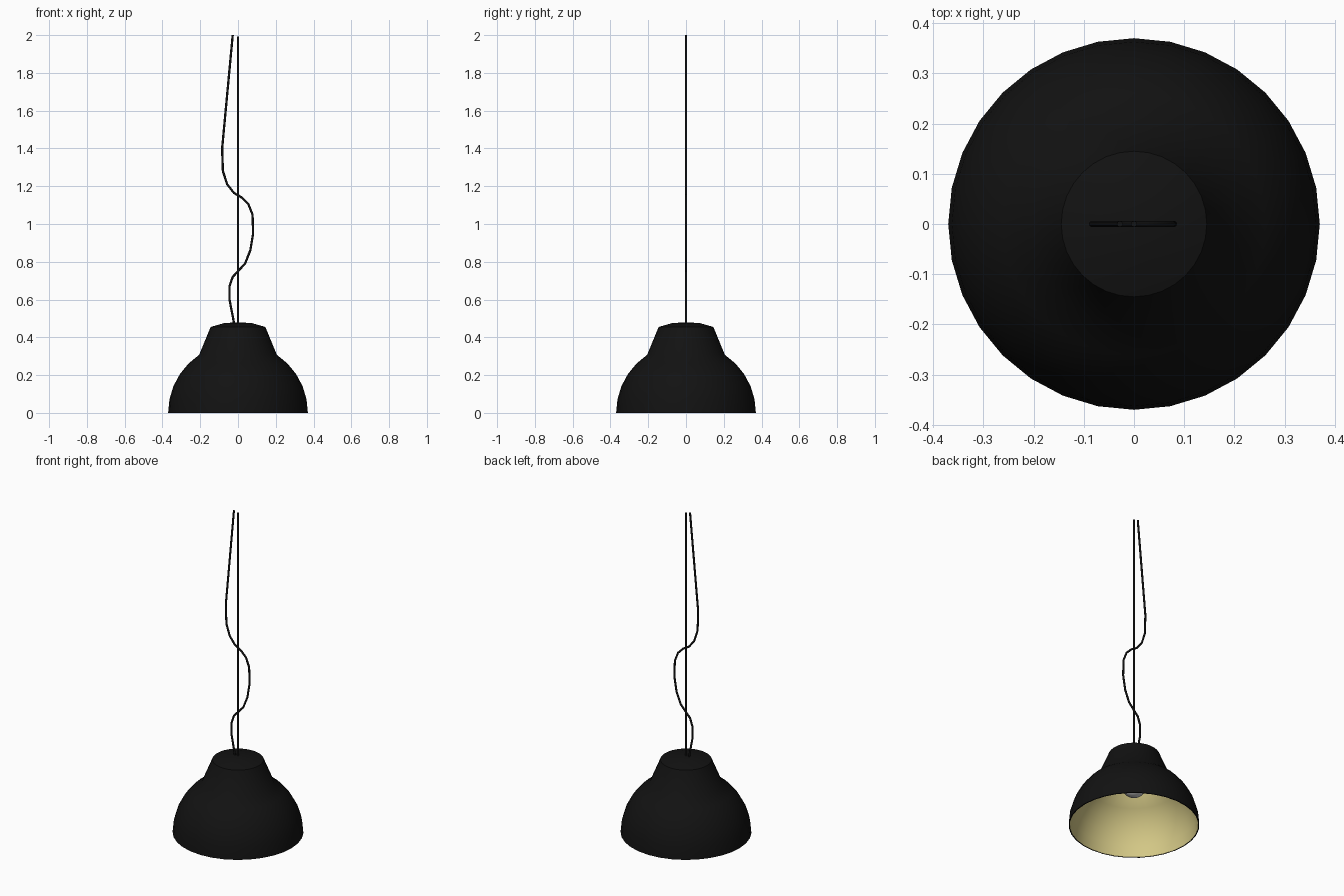
import bpy, bmesh, math

if "Cube" in bpy.data.objects:
    bpy.data.objects.remove(bpy.data.objects["Cube"])


def material(name, color):
    m = bpy.data.materials.new(name)
    m.diffuse_color = (*color, 1)
    m.use_nodes = True
    m.node_tree.nodes["Principled BSDF"].inputs["Base Color"].default_value = m.diffuse_color
    return m


black = material("black_enamel", (0.006, 0.006, 0.006))
cream = material("warm_inner", (0.66, 0.58, 0.24))


def lathe(name, profile, mat=None, sides=32, inward=False):
    """Revolve (radius, height) points about z; radius 0 makes a pole."""
    bm = bmesh.new()
    rings = []
    for r, z in profile:
        n = sides if r > 0 else 1
        rings.append([bm.verts.new((r * math.cos(2 * math.pi * i / sides),
                                    r * math.sin(2 * math.pi * i / sides), z))
                      for i in range(n)])
    for a, b in zip(rings, rings[1:]):
        for i in range(sides):
            j = (i + 1) % sides
            if len(b) == 1:
                face = [a[i], a[j], b[0]]
            elif len(a) == 1:
                face = [a[0], b[j], b[i]]
            else:
                face = [a[i], a[j], b[j], b[i]]
            bm.faces.new(face[::-1] if inward else face)
    mesh = bpy.data.meshes.new(name)
    bm.to_mesh(mesh)
    bm.free()
    ob = bpy.data.objects.new(name, mesh)
    bpy.context.collection.objects.link(ob)
    if mat:
        mesh.materials.append(mat)
    bpy.ops.object.select_all(action='DESELECT')
    ob.select_set(True)
    bpy.context.view_layer.objects.active = ob
    bpy.ops.object.shade_smooth_by_angle(angle=math.radians(32))
    return ob


def dome(radius, steps=6):
    """Lower part of a hemisphere, in 11.25 degree steps."""
    return [(radius * math.cos(math.radians(11.25 * k)),
             radius * math.sin(math.radians(11.25 * k))) for k in range(steps)]


def cord(name, points, radius=0.006):
    """Round cable through (x, z) points."""
    curve = bpy.data.curves.new(name, 'CURVE')
    curve.dimensions = '3D'
    curve.bevel_depth = radius
    curve.bevel_resolution = 2
    curve.use_fill_caps = True
    spline = curve.splines.new('POLY')
    spline.points.add(len(points) - 1)
    for p, (x, z) in zip(spline.points, points):
        p.co = (x, 0, z, 1)
    curve.materials.append(black)
    ob = bpy.data.objects.new(name, curve)
    bpy.context.collection.objects.link(ob)


# Outer shade: thin rim, dome, flared neck and shallow cap
T = 0.006
lathe("shade_outer", [(0.37 - T, 0)] + dome(0.37)
      + [(0.145, 0.455), (0.075, 0.475), (0, 0.48)], black)

# Coloured lining inside the shade
lathe("shade_lining", dome(0.37 - T)
      + [(0.14, 0.449), (0.074, 0.469), (0, 0.474)], cream, inward=True)

# Bulb with a tapered neck, and its socket
R, ZC = 0.07, 0.257
bulb = [(0, ZC - R)] + [(R * math.cos(math.radians(a)), ZC + R * math.sin(math.radians(a)))
                        for a in range(-75, 46, 15)]
lathe("bulb", bulb + [(0.033, 0.345), (0.03, 0.38), (0, 0.38)])
lathe("socket", [(0, 0.37), (0.04, 0.37), (0.04, 0.471), (0, 0.471)], black)

# Straight hanging wire and loose power cable
cord("hanging_wire", [(0, 0.47), (0, 1.993)])
cord("power_cable", [(-0.018, 0.46), (-0.045, 0.60), (-0.045, 0.67), (-0.028, 0.72),
                     (0, 0.75), (0.037, 0.79), (0.065, 0.86), (0.08, 0.95),
                     (0.077, 1.05), (0.055, 1.105), (0.02, 1.14), (-0.022, 1.165),
                     (-0.057, 1.21), (-0.08, 1.28), (-0.084, 1.40), (-0.028, 2.0)])
